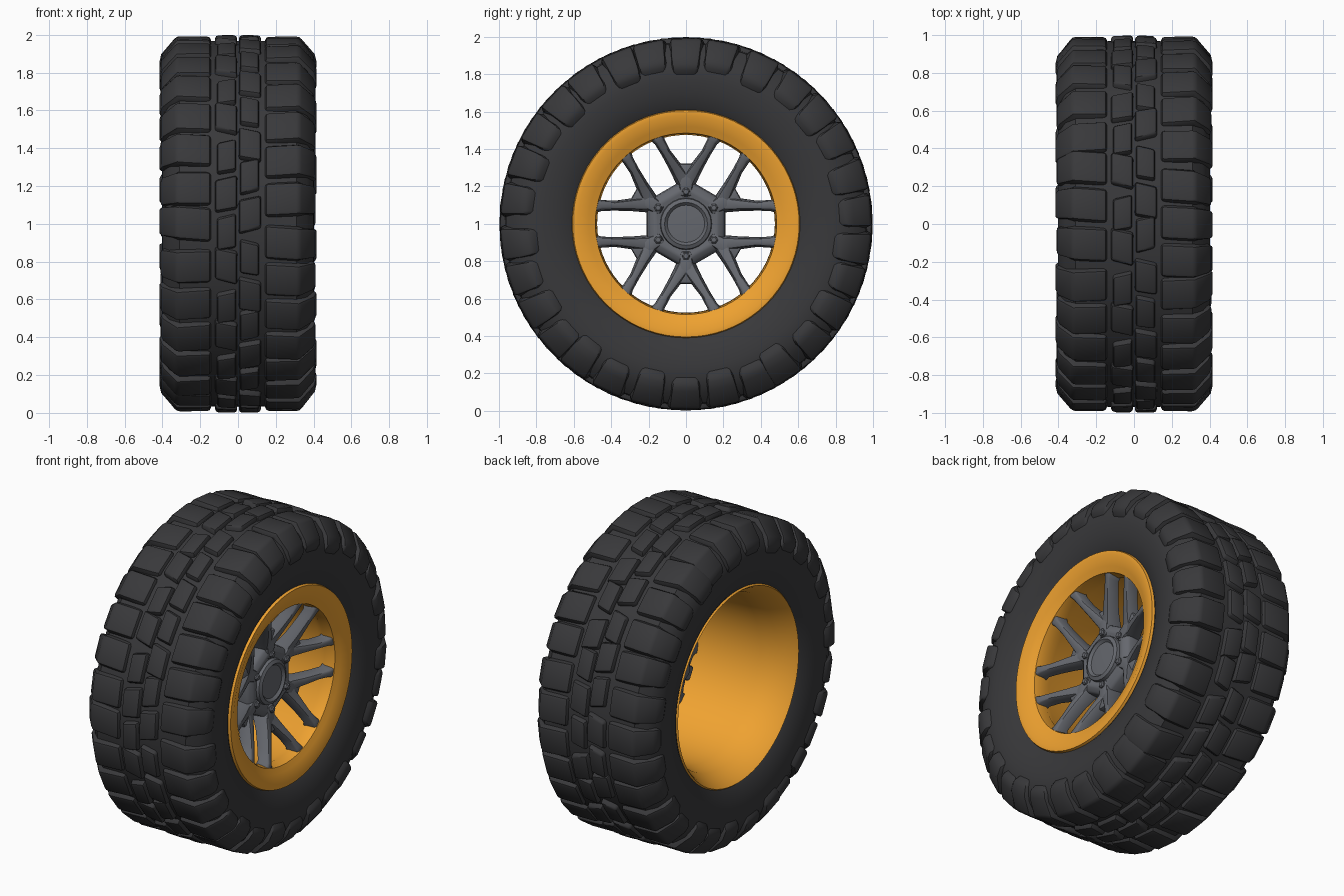
import bpy, bmesh, random
from math import sin, cos, pi, radians
from mathutils import Vector

if "Cube" in bpy.data.objects:
    bpy.data.objects.remove(bpy.data.objects["Cube"])

random.seed(4)


def material(name, color):
    m = bpy.data.materials.new(name)
    m.diffuse_color = (*color, 1)
    m.use_nodes = True
    m.node_tree.nodes["Principled BSDF"].inputs["Base Color"].default_value = m.diffuse_color
    return m


RUBBER = material("rubber", (0.04, 0.04, 0.043))
ORANGE = material("orange_paint", (0.86, 0.36, 0.03))
METAL = material("grey_metal", (0.13, 0.137, 0.155))


def polar(x, r, a):
    """Point around the wheel axis, which runs along x at height 1."""
    return Vector((x, r * cos(a), 1 + r * sin(a)))


def finish(name, bm, mat, bevel=0, angle=38):
    bmesh.ops.recalc_face_normals(bm, faces=bm.faces[:])
    me = bpy.data.meshes.new(name)
    bm.to_mesh(me)
    bm.free()
    ob = bpy.data.objects.new(name, me)
    bpy.context.collection.objects.link(ob)
    me.materials.append(mat)
    bpy.ops.object.select_all(action='DESELECT')
    ob.select_set(True)
    bpy.context.view_layer.objects.active = ob
    if bevel:
        b = ob.modifiers.new("soft_edges", 'BEVEL')
        b.width, b.segments, b.limit_method = bevel, 2, 'ANGLE'
        b.angle_limit = radians(28)
        bpy.ops.object.modifier_apply(modifier=b.name)
    bpy.ops.object.shade_smooth_by_angle(angle=radians(angle))
    return ob


def skin(bm, rings, closed_ring=True, loop=False, caps=False):
    """Bridge successive rings of points with quads."""
    vs = [[bm.verts.new(p) for p in ring] for ring in rings]
    n = len(vs[0])
    for i in range(len(vs) if loop else len(vs) - 1):
        a, b = vs[i], vs[(i + 1) % len(vs)]
        for j in range(n if closed_ring else n - 1):
            k = (j + 1) % n
            bm.faces.new((a[j], a[k], b[k], b[j]))
    if caps:
        bm.faces.new(vs[0])
        bm.faces.new(vs[-1])


def lathe(name, profile, n, mat, closed=True, phase=0, bevel=0):
    bm = bmesh.new()
    rings = [[polar(x, r, phase + 2 * pi * i / n) for x, r in profile] for i in range(n)]
    skin(bm, rings, closed, loop=True)
    bmesh.ops.remove_doubles(bm, verts=bm.verts[:], dist=1e-5)
    return finish(name, bm, mat, bevel)


# Tyre carcass
half = [(0.35, 0.60), (0.37, 0.63), (0.392, 0.70), (0.402, 0.77),
        (0.398, 0.84), (0.365, 0.91), (0.31, 0.963), (0.12, 0.968)]
lathe("tyre_carcass", half + [(-x, r) for x, r in reversed(half)], 90, RUBBER, closed=False)


# Tread lugs: a section of (x, r, half angle) swept over a short arc
def lug(bm, section, a, side, skew):
    rings = []
    for s in (-1, 1):
        rings.append([polar(side * x, r, a + radians(s * h + skew * x)) for x, r, h in section])
    skin(bm, rings, caps=True)


COUNT = 30
step = 2 * pi / COUNT
for side, label in ((1, "right"), (-1, "left")):
    bm = bmesh.new()
    for i in range(COUNT):
        out = 0.42 if i % 2 else 0.413
        low = 0.82 if i % 2 else 0.84
        section = [(0.14, 0.94, 5.7), (0.145, 0.992, 4.9), (0.325, 0.994, 5.0),
                   (out - 0.014, 0.90, 5.1), (out, low + 0.02, 4.8),
                   (0.39, low - 0.04, 4.6), (0.30, 0.93, 5.8)]
        lug(bm, section, i * step + radians(3 + 2 * side), side, random.uniform(-5, 5))
    finish("shoulder_lugs_" + label, bm, RUBBER, 0.018)

    bm = bmesh.new()
    for i in range(COUNT):
        inner, outer = (0.008, 0.115) if i % 2 else (0.002, 0.125)
        section = [(inner, 0.94, 5.8), (inner + 0.004, 1.0, 4.9),
                   (outer - 0.006, 0.998, 4.7), (outer, 0.94, 5.6)]
        lug(bm, section, i * step + radians(6 + 4 * side), side, random.choice((-14, 12)))
    finish("centre_lugs_" + label, bm, RUBBER, 0.014)

# Rim: front lip, open barrel and rear flare as one closed profile
rim = [(0.35, 0.612), (0.372, 0.605), (0.374, 0.58), (0.35, 0.52), (0.335, 0.485),
       (0.27, 0.475), (0.22, 0.495), (-0.15, 0.515), (-0.25, 0.535), (-0.345, 0.585),
       (-0.365, 0.60), (-0.35, 0.612), (-0.20, 0.545), (0.20, 0.525)]
lathe("rim", rim, 72, ORANGE)

# Six pairs of nearly parallel spokes, dished in towards the hub
bm = bmesh.new()
path = [(0.13, 0.10, 0.045, 0.12, 0.215), (0.22, 0.105, 0.045, 0.14, 0.235),
        (0.29, 0.102, 0.036, 0.18, 0.265), (0.38, 0.097, 0.028, 0.22, 0.30),
        (0.45, 0.098, 0.031, 0.25, 0.325), (0.49, 0.10, 0.046, 0.25, 0.335)]
for k in range(6):
    a = k * pi / 3
    for s in (-1, 1):
        rings = []
        for u, v, w, x0, x1 in path:
            ring = []
            for x, t in ((x0, -w), (x0, w), (x1, w * 0.65), (x1, -w * 0.65)):
                y, z = u, s * v + t
                ring.append((x, y * cos(a) - z * sin(a), 1 + y * sin(a) + z * cos(a)))
            rings.append(ring)
        skin(bm, rings, caps=True)
finish("spokes", bm, METAL, 0.011)

# Webs that join neighbouring spokes where they meet
bm = bmesh.new()
for k in range(6):
    a = pi / 6 + k * pi / 3
    rings = [[polar(x, r, a + radians(d)) for r, d in ((0.15, -12), (0.325, -8), (0.325, 8), (0.15, 12))]
             for x in (0.15, 0.235)]
    skin(bm, rings, caps=True)
finish("spoke_webs", bm, METAL, 0.015)

# Hexagonal hub with corners towards the webs, and a dished centre cap
lathe("hub", [(0.10, 0), (0.10, 0.21), (0.14, 0.245), (0.21, 0.235), (0.235, 0.19),
              (0.22, 0.15), (0.22, 0)], 6, METAL, phase=pi / 6, bevel=0.012)
lathe("centre_cap", [(0.19, 0), (0.19, 0.145), (0.24, 0.135), (0.25, 0.115),
                     (0.235, 0.10), (0.24, 0)], 24, METAL)

# Wheel nuts
bm = bmesh.new()
for k in range(6):
    c = polar(0, 0.172, pi / 6 + k * pi / 3)
    rings = [[c + Vector((x, r * cos(j * pi / 3), r * sin(j * pi / 3))) for j in range(6)]
             for x, r in ((0.19, 0.024), (0.243, 0.022), (0.25, 0.014))]
    skin(bm, rings, caps=True)
finish("wheel_nuts", bm, METAL)
